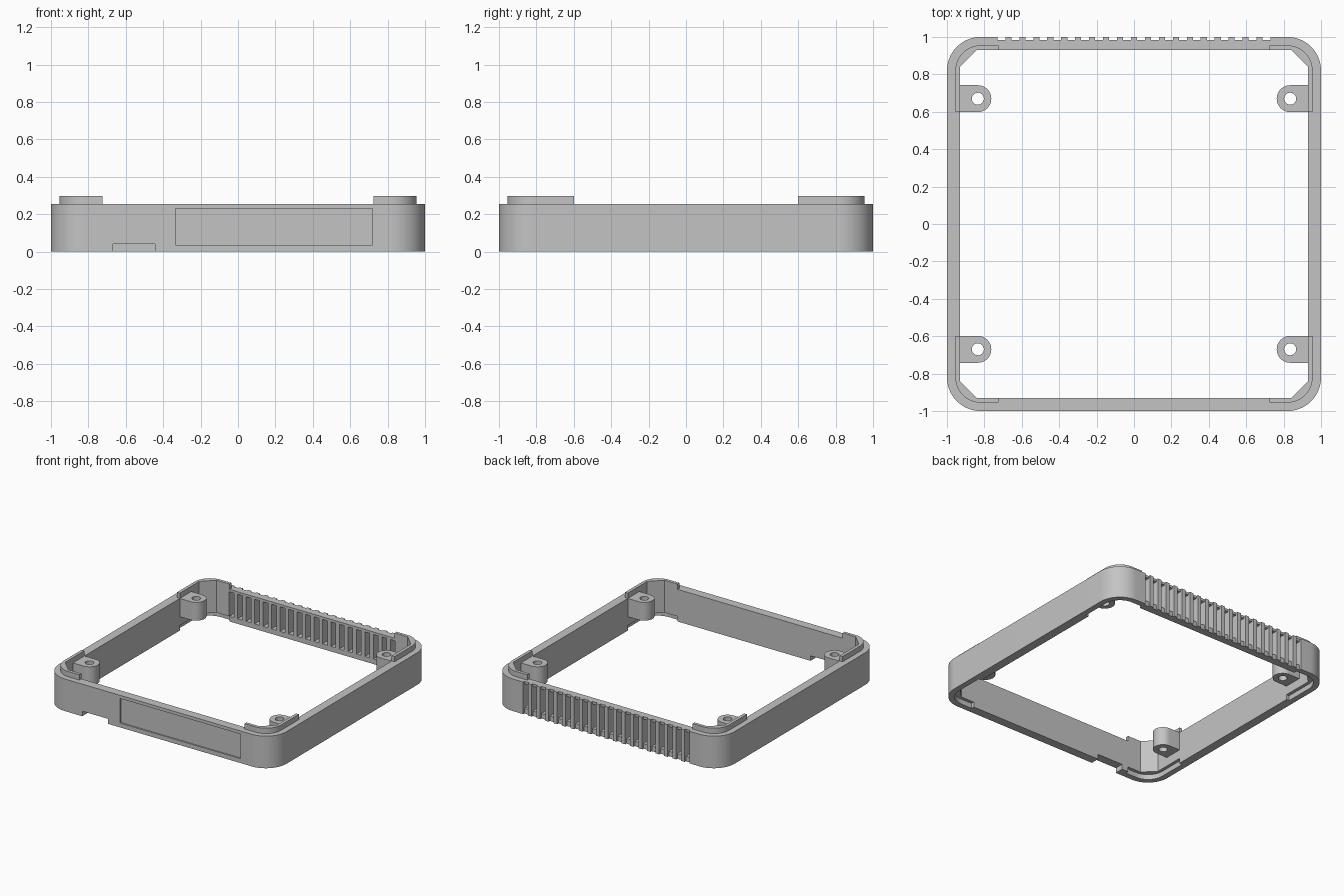
import bpy, bmesh
from math import cos, sin, pi

cube = bpy.data.objects.get("Cube")
if cube:
    bpy.data.objects.remove(cube, do_unlink=True)

grey = bpy.data.materials.new("light grey plastic")
grey.use_nodes = True
grey.diffuse_color = (0.55, 0.55, 0.55, 1)
grey.node_tree.nodes["Principled BSDF"].inputs["Base Color"].default_value = (0.55, 0.55, 0.55, 1)

HEIGHT, STEP, INNER, CHAMFER = 0.255, 0.04, 0.93, 0.09
LIP_X, LIP_Y, LIP_OUT = 0.725, 0.6, 0.955
CORNERS = [(sx, sy) for sx in (-1, 1) for sy in (-1, 1)]


def arc(cx, cy, r, start, end, n=20):
    return [(cx + r * cos(start + (end - start) * i / n),
             cy + r * sin(start + (end - start) * i / n)) for i in range(n + 1)]


def box(x0, x1, y0, y1):
    return [(x0, y0), (x1, y0), (x1, y1), (x0, y1)]


def flip(points, sx, sy):
    return [(x * sx, y * sy) for x, y in points]


def prisms(name, outlines, z0, z1):
    """One object holding an upright prism for every outline."""
    bm = bmesh.new()
    for outline in outlines:
        base = bm.faces.new([bm.verts.new((x, y, z0)) for x, y in outline])
        top = bmesh.ops.extrude_face_region(bm, geom=[base])["geom"]
        for v in top:
            if isinstance(v, bmesh.types.BMVert):
                v.co.z = z1
    bmesh.ops.recalc_face_normals(bm, faces=bm.faces)
    mesh = bpy.data.meshes.new(name)
    bm.to_mesh(mesh)
    bm.free()
    mesh.materials.append(grey)
    obj = bpy.data.objects.new(name, mesh)
    bpy.context.collection.objects.link(obj)
    return obj


def activate(obj):
    bpy.ops.object.select_all(action="DESELECT")
    obj.select_set(True)
    bpy.context.view_layer.objects.active = obj


def cut(obj, outlines, z0, z1):
    cutter = prisms("cutter", outlines, z0, z1)
    cutter.hide_render = True
    mod = obj.modifiers.new("cut", "BOOLEAN")
    mod.operation, mod.solver, mod.object = "DIFFERENCE", "EXACT", cutter
    activate(obj)
    bpy.ops.object.modifier_apply(modifier=mod.name)
    bpy.data.objects.remove(cutter, do_unlink=True)


def smooth(obj):
    activate(obj)
    bpy.ops.object.shade_smooth_by_angle(angle=pi / 6)


# Rounded square wall with chamfered inside corners
outer, inner = [], []
for k, (sx, sy) in enumerate([(1, 1), (-1, 1), (-1, -1), (1, -1)]):
    outer += arc(0.82 * sx, 0.82 * sy, 0.18, k * pi / 2, (k + 1) * pi / 2)
    ends = [(INNER * sx, (INNER - CHAMFER) * sy), ((INNER - CHAMFER) * sx, INNER * sy)]
    inner += ends if k % 2 == 0 else ends[::-1]
frame = prisms("frame_wall", [outer], 0, HEIGHT)
cut(frame, [inner], -0.1, 0.5)

# Stacking rebates under the corners
curve = arc(0.82, 0.82, LIP_OUT - 0.82, 0, pi / 2)
rebate = [(LIP_X, LIP_Y), (LIP_OUT, LIP_Y)] + curve + [(LIP_X, LIP_OUT)]
cut(frame, [flip(rebate, *c) for c in CORNERS], -0.1, STEP)

# Front label recess and cable notch
cut(frame, [box(-0.335, 0.72, -1.1, -0.99)], 0.035, 0.23)
cut(frame, [box(-0.668, -0.443, -1.1, -0.9)], -0.1, STEP)

# Back ventilation slots with shallow full-height grooves outside
slots = [(i - 9.5) * 0.0746 for i in range(20)]
cut(frame, [box(x - 0.021, x + 0.021, 0.9, 1.1) for x in slots], STEP, 0.235)
cut(frame, [box(x - 0.021, x + 0.021, 0.985, 1.1) for x in slots], -0.1, 0.5)
smooth(frame)

# Raised corner lips and screw bosses
lip = [(LIP_X, INNER), (INNER - CHAMFER, INNER), (INNER, INNER - CHAMFER), (INNER, LIP_Y),
       (LIP_OUT, LIP_Y)] + curve + [(LIP_X, LIP_OUT)]
boss = [(0.94, 0.742)] + arc(0.835, 0.67, 0.072, pi / 2, 3 * pi / 2) + [(0.94, 0.598)]
hole = arc(0.835, 0.67, 0.032, 0, 2 * pi, 32)[:-1]
for sx, sy in CORNERS:
    side = ("back_" if sy > 0 else "front_") + ("left" if sx > 0 else "right")
    smooth(prisms("corner_lip_" + side, [flip(lip, sx, sy)], HEIGHT, 0.297))
    post = prisms("screw_boss_" + side, [flip(boss, sx, sy)], 0.11, HEIGHT)
    cut(post, [flip(hole, sx, sy)], 0, 0.5)
    smooth(post)
